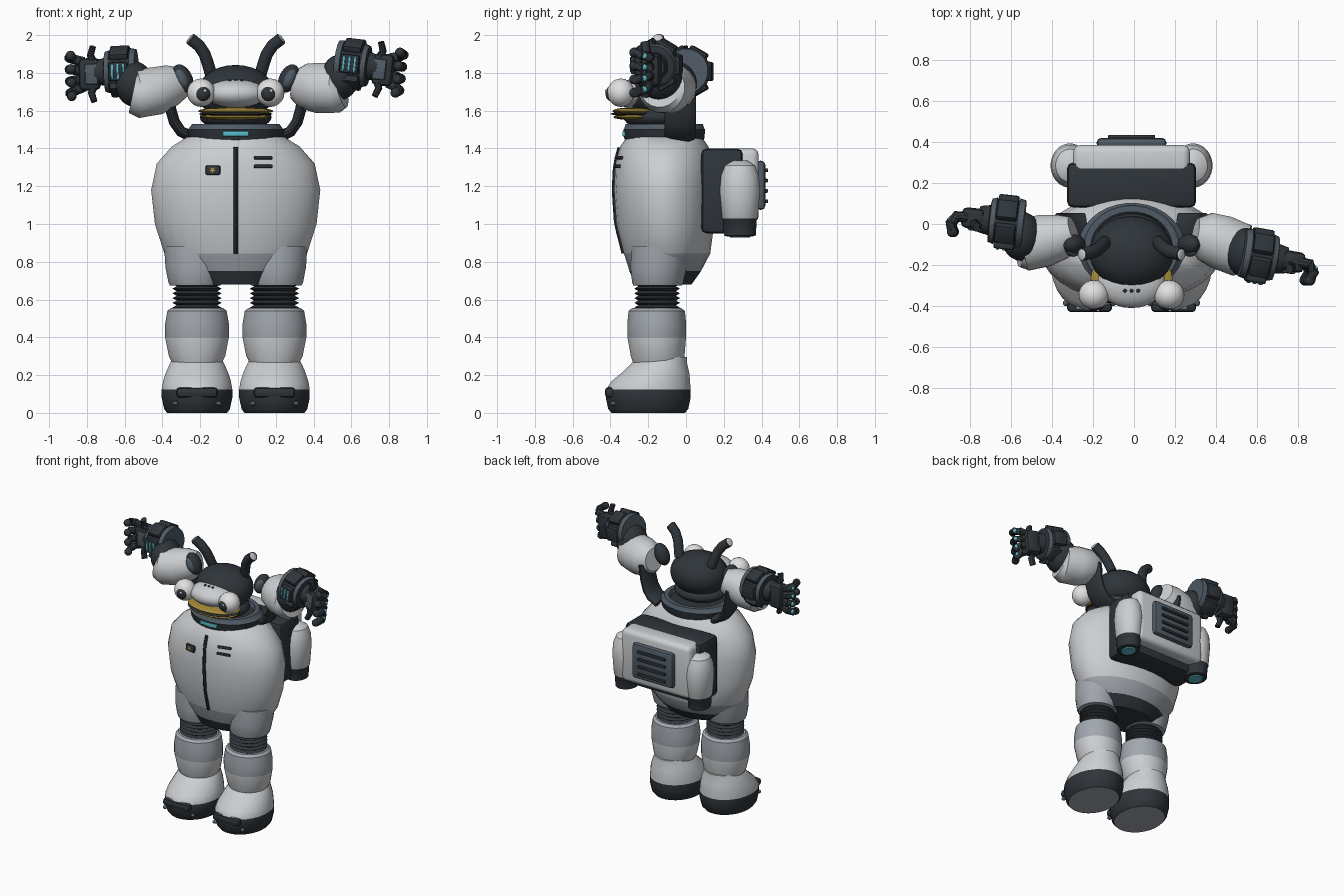
import bpy, bmesh, math
from mathutils import Vector, Matrix

cube = bpy.data.objects.get("Cube")
if cube:
    bpy.data.objects.remove(cube)

CENTRE_X = -0.012
made = []


def material(name, r, g, b):
    m = bpy.data.materials.new(name)
    m.use_nodes = True
    m.diffuse_color = (r, g, b, 1)
    m.node_tree.nodes["Principled BSDF"].inputs["Base Color"].default_value = (r, g, b, 1)
    return m


LIGHT = material("light grey", 0.60, 0.62, 0.64)
MID = material("mid grey", 0.36, 0.39, 0.43)
DARK = material("charcoal", 0.028, 0.035, 0.042)
SLATE = material("slate", 0.08, 0.105, 0.13)
GOLD = material("gold", 0.38, 0.25, 0.04)
CYAN = material("cyan", 0.10, 0.50, 0.58)
WHITE = material("eye white", 0.75, 0.75, 0.75)


def add(name, bm, mats, rule=None):
    """Turn a bmesh into an object, colouring faces by a rule on their centre."""
    bmesh.ops.recalc_face_normals(bm, faces=bm.faces)
    if rule:
        for f in bm.faces:
            f.material_index = rule(f.calc_center_median())
    mesh = bpy.data.meshes.new(name)
    bm.to_mesh(mesh)
    bm.free()
    for m in mats if isinstance(mats, list) else [mats]:
        mesh.materials.append(m)
    ob = bpy.data.objects.new(name, mesh)
    ob.location.x = CENTRE_X
    bpy.context.collection.objects.link(ob)
    made.append(ob)
    return ob


def loft(name, rings, mats, axis=None, n=24, rule=None):
    """Skin elliptical rings (centre, rx, ry) along a path or a fixed axis."""
    bm = bmesh.new()
    loops = []
    for i, (c, rx, ry) in enumerate(rings):
        t = Vector(axis) if axis else Vector(rings[min(i + 1, len(rings) - 1)][0]) - Vector(rings[max(i - 1, 0)][0])
        t.normalize()
        e1 = (Vector((0, 1, 0)) - t * t.y).normalized()
        e2 = e1.cross(t)
        angles = [math.tau * (k + 0.5) / n for k in range(n)]
        loops.append([bm.verts.new(Vector(c) + e2 * rx * math.cos(a) + e1 * ry * math.sin(a)) for a in angles])
    for a, b in zip(loops, loops[1:]):
        for k in range(n):
            bm.faces.new((a[k], a[(k + 1) % n], b[(k + 1) % n], b[k]))
    bm.faces.new(loops[0])
    bm.faces.new(loops[-1])
    return add(name, bm, mats, rule)


def upright(name, rows, mats, x=0, n=28, rule=None):
    """Loft of rows (z, centre y, rx, ry) standing on the z axis."""
    return loft(name, [((x, cy, z), rx, ry) for z, cy, rx, ry in rows], mats, (0, 0, 1), n, rule)


def ball(name, loc, size, mat, rot=None):
    bm = bmesh.new()
    bmesh.ops.create_uvsphere(bm, u_segments=24, v_segments=14, radius=1)
    m = Matrix.Translation(loc) @ (rot or Matrix()) @ Matrix.Diagonal((*size, 1))
    bmesh.ops.transform(bm, matrix=m, verts=bm.verts)
    return add(name, bm, mat)


def box(name, loc, size, mat, bevel=0.01, rot=None, seg=2):
    bm = bmesh.new()
    bmesh.ops.create_cube(bm, size=1)
    bmesh.ops.transform(bm, matrix=Matrix.Diagonal((*size, 1)), verts=bm.verts)
    if bevel:
        bmesh.ops.bevel(bm, geom=bm.edges, offset=bevel, segments=seg, profile=0.5, affect='EDGES')
    bmesh.ops.transform(bm, matrix=Matrix.Translation(loc) @ (rot or Matrix()), verts=bm.verts)
    return add(name, bm, mat)


# Suit body: light shell, grey lower band, dark underside
BODY = [(0.68, -0.12, 0.22, 0.15), (0.75, -0.11, 0.30, 0.19), (0.845, -0.10, 0.38, 0.23),
        (1.0, -0.11, 0.43, 0.26), (1.18, -0.115, 0.45, 0.267), (1.32, -0.115, 0.42, 0.26),
        (1.41, -0.115, 0.34, 0.235), (1.46, -0.115, 0.26, 0.20)]
upright("body", BODY, [LIGHT, MID, DARK], n=32, rule=lambda c: 2 if c.z < 0.75 else 1 if c.z < 0.845 else 0)


def body_front(x, z):
    for a, b in zip(BODY, BODY[1:]):
        if a[0] <= z <= b[0]:
            t = (z - a[0]) / (b[0] - a[0])
            cy, rx, ry = (a[i] + (b[i] - a[i]) * t for i in (1, 2, 3))
            return Vector((x, cy - ry * math.sqrt(1 - (x / rx) ** 2), z))


def body_frame(x, z, e=0.02):
    """Matrix on the chest with local y pointing into the body."""
    right = (body_front(x + e, z) - body_front(x - e, z)).normalized()
    up = (body_front(x, z + e) - body_front(x, z - e)).normalized()
    inward = up.cross(right).normalized()
    return Matrix((right, inward, right.cross(inward))).transposed().to_4x4()


# Zip, badge and chest slots
loft("zip", [(body_front(0, 0.845 + 0.056 * i), 0.012, 0.012) for i in range(11)], DARK, n=8)
box("badge", body_front(-0.12, 1.285), (0.078, 0.03, 0.05), DARK, 0.008, body_frame(-0.12, 1.285))
star = bmesh.new()
points = bmesh.ops.create_circle(star, cap_ends=True, segments=10, radius=0.019)["verts"]
for v in points[::2]:
    v.co *= 0.45
frame = Matrix.Translation(body_front(-0.12, 1.285)) @ body_frame(-0.12, 1.285)
bmesh.ops.transform(star, matrix=frame @ Matrix.Translation((0, -0.017, 0)) @ Matrix.Rotation(math.pi / 2, 4, 'X'), verts=star.verts)
add("badge_star", star, GOLD)
for z in (1.35, 1.305):
    box("chest_slot", body_front(0.145, z), (0.10, 0.025, 0.018), DARK, 0.007, body_frame(0.145, z))

# Collar with a slate rim and a light at the front
upright("collar", [(1.43, -0.115, 0.24, 0.205), (1.455, -0.115, 0.25, 0.213), (1.50, -0.115, 0.26, 0.218),
                   (1.505, -0.115, 0.25, 0.213), (1.53, -0.115, 0.232, 0.205), (1.53, -0.115, 0.20, 0.175),
                   (1.50, -0.115, 0.19, 0.165)], [DARK, SLATE], n=32, rule=lambda c: int(c.z > 1.5))
box("collar_light", (0, -0.327, 1.478), (0.14, 0.02, 0.028), CYAN, 0.006)

# Head: hood, neck, snout, mouth
ball("hood", (0, -0.14, 1.695), (0.205, 0.18, 0.147), DARK)
ball("neck", (0, -0.16, 1.565), (0.19, 0.17, 0.07), DARK)
ball("snout", (0, -0.285, 1.69), (0.165, 0.125, 0.075), LIGHT)
ball("upper_lip", (0, -0.265, 1.598), (0.20, 0.125, 0.02), GOLD)
ball("mouth_line", (0, -0.27, 1.583), (0.195, 0.13, 0.012), DARK)
ball("lower_lip", (0, -0.265, 1.567), (0.185, 0.12, 0.018), GOLD)
for x in (-0.032, 0, 0.032):
    ball("brow_stud", (x, -0.325, 1.76), (0.009, 0.009, 0.008), DARK)

for s in (-1, 1):
    # Eyes, ears, horns
    ball("eye", (s * 0.183, -0.345, 1.695), (0.075, 0.072, 0.075), WHITE)
    ball("pupil", (s * 0.175, -0.392, 1.69), (0.042, 0.034, 0.042), DARK)
    ball("pupil_glint", (s * 0.175 + 0.012, -0.422, 1.705), (0.008, 0.006, 0.008), WHITE)
    tilt = Matrix.Rotation(s * 0.45, 4, 'Y')
    ball("ear", (s * 0.28, -0.10, 1.77), (0.05, 0.05, 0.08), DARK, tilt)
    ball("ear_inner", (s * 0.285, -0.13, 1.77), (0.03, 0.03, 0.055), SLATE, tilt)
    horn = [(0.13, 1.79), (0.148, 1.85), (0.165, 1.90), (0.195, 1.945), (0.24, 1.98)]
    loft("horn", [((s * x, -0.09 - (z - 1.79) * 0.3, z), 0.033, 0.033) for x, z in horn], DARK, n=14)
    ball("horn_tip", (s * 0.242, -0.149, 1.981), (0.029, 0.029, 0.008), LIGHT, Matrix.Rotation(s * 0.9, 4, 'Y'))

    # Legs: thigh, ribbed knee, calf
    lx = s * 0.205
    upright("thigh", [(0.675, -0.15, 0.135, 0.13), (0.69, -0.15, 0.142, 0.136), (0.77, -0.145, 0.158, 0.15),
                      (0.88, -0.13, 0.165, 0.16)], MID, s * 0.215)
    ribs = [(0.545 + 0.0125 * i, -0.153, 0.108 + 0.024 * (i % 2), 0.10 + 0.022 * (i % 2)) for i in range(12)]
    upright("knee_bellows", ribs, DARK, lx)
    upright("calf", [(0.26, -0.15, 0.13, 0.13), (0.30, -0.15, 0.15, 0.143), (0.40, -0.155, 0.17, 0.156),
                     (0.47, -0.155, 0.17, 0.157), (0.54, -0.155, 0.158, 0.15), (0.555, -0.155, 0.14, 0.13)],
            [LIGHT, MID], lx, rule=lambda c: int(c.z > 0.40))

    # Boots: light upper, dark sole, grey tread, toe guard
    upright("boot", [(0, -0.20, 0.16, 0.195), (0.02, -0.20, 0.175, 0.213), (0.08, -0.20, 0.188, 0.226),
                     (0.125, -0.20, 0.188, 0.225), (0.17, -0.185, 0.18, 0.208), (0.215, -0.16, 0.165, 0.178),
                     (0.26, -0.143, 0.145, 0.15), (0.295, -0.12, 0.125, 0.125)], [LIGHT, DARK, MID], lx,
            rule=lambda c: 2 if c.z < 0.005 else int(c.z < 0.125))
    box("toe_guard", (lx, -0.405, 0.108), (0.22, 0.05, 0.055), DARK, 0.02)
    box("toe_strip", (lx, -0.40, 0.134), (0.13, 0.025, 0.008), LIGHT, 0.003)
    for dx in (-0.115, 0.115):
        ball("boot_stud", (lx + dx, -0.385, 0.05), (0.015, 0.015, 0.012), SLATE)

    # Dark shoulder sleeve rising from the collar
    strap = [(0.23, 1.46), (0.29, 1.49), (0.325, 1.54), (0.345, 1.61), (0.36, 1.72)]
    loft("shoulder_sleeve", [((s * x, -0.03, z), 0.03, 0.085) for x, z in strap], DARK, n=16)

    # Side tanks on the backpack
    upright("pack_tank", [(0.935, 0.285, 0.06, 0.07), (0.94, 0.285, 0.075, 0.085), (1.02, 0.285, 0.078, 0.09),
                          (1.03, 0.285, 0.085, 0.095), (1.18, 0.285, 0.095, 0.108), (1.26, 0.285, 0.09, 0.10),
                          (1.31, 0.285, 0.07, 0.08), (1.335, 0.285, 0.03, 0.04)], [LIGHT, DARK], s * 0.30,
            rule=lambda c: int(c.z < 1.025))
    upright("tank_lamp", [(0.928, 0.285, 0.045, 0.052), (0.937, 0.285, 0.05, 0.058)], CYAN, s * 0.30)

# Backpack: dark frame, light shell, vent
box("pack_frame", (0, 0.19, 1.175), (0.63, 0.22, 0.45), DARK, 0.03)
box("pack_shell", (0, 0.31, 1.205), (0.57, 0.15, 0.39), LIGHT, 0.035, seg=3)
box("vent_plate", (0, 0.395, 1.205), (0.34, 0.05, 0.26), SLATE, 0.022)
for i in range(4):
    box("vent_slot", (0, 0.42, 1.12 + 0.055 * i), (0.23, 0.03, 0.02), DARK, 0.006)


def arm(s, sleeve, start, end):
    """Sleeve, armoured cuff and gloved hand along the line start-end."""
    loft("arm_sleeve", [(c, r, r) for c, r in sleeve], LIGHT, n=20)
    start = Vector(start)
    d = (Vector(end) - start).normalized()
    f = (Vector((0, -1, 0)) + d * d.y).normalized()
    u = d.cross(f)
    rot = Matrix((f, u, d)).transposed().to_4x4()

    def at(along, fwd=0, up=0):
        return start + d * along + f * fwd - u * s * up

    ball("elbow", start.lerp(Vector(sleeve[-1][0]), 0.6), (0.10, 0.12, 0.12), DARK)
    profile = [(0, 0.09), (0, 0.118), (0.03, 0.124), (0.03, 0.113), (0.14, 0.108), (0.14, 0.116),
               (0.165, 0.108), (0.17, 0.075), (0.22, 0.065)]
    loft("cuff", [(at(a), r, r) for a, r in profile], [DARK, SLATE], tuple(d), 16,
         rule=lambda c: int((c - start).dot(d) < 0.031 or 0.139 < (c - start).dot(d) < 0.166))
    for k in range(6):
        turn = math.tau * k / 6
        box("cuff_plate", at(0.085, 0.113 * math.cos(turn), 0.113 * math.sin(turn)), (0.04, 0.10, 0.10),
            DARK, 0.01, rot @ Matrix.Rotation(-s * turn, 4, 'Z'))
    for a in (0.055, 0.085, 0.115):
        box("cuff_light", at(a, 0.134), (0.01, 0.08, 0.012), CYAN, 0.003, rot)

    # Hand: palm, knuckle guard, four curled fingers, thumb
    box("palm", at(0.25, 0, -0.01), (0.10, 0.17, 0.11), DARK, 0.025, rot)
    box("knuckle_guard", at(0.235, 0.045, -0.01), (0.03, 0.11, 0.07), SLATE, 0.01, rot)
    for k in range(4):
        h = -0.095 + 0.055 * k
        bend = [(0.28, 0, 0.8), (0.33, 0.0, 1), (0.353, 0.035, 1.15), (0.34, 0.075, 1.3)]
        loft("finger", [(at(a, g, h * w), 0.027, 0.027) for a, g, w in bend], DARK, n=10)
        ball("fingertip", at(0.34, 0.077, h * 1.3), (0.026, 0.026, 0.026), DARK)
        ball("knuckle_light", at(0.358, 0.018, h * 1.08), (0.014, 0.014, 0.016), CYAN)
    for up in (1, -1):
        thumb = [(0.22, 0.02, 0.05), (0.24, 0.03, 0.10), (0.225, 0.04, 0.145)]
        loft("thumb" if up > 0 else "lower_hook", [(at(a, g, up * h - 0.01), 0.026 - h * 0.06, 0.024) for a, g, h in thumb],
             DARK, n=10)


arm(1, [((0.31, -0.05, 1.74), 0.08), ((0.36, -0.06, 1.73), 0.12), ((0.44, -0.09, 1.72), 0.135),
        ((0.54, -0.13, 1.72), 0.132), ((0.56, -0.135, 1.725), 0.11)], (0.54, -0.14, 1.855), (0.88, -0.20, 1.815))
arm(-1, [((-0.28, -0.04, 1.75), 0.08), ((-0.34, -0.06, 1.735), 0.11), ((-0.42, -0.08, 1.705), 0.128),
         ((-0.52, -0.10, 1.69), 0.13), ((-0.545, -0.10, 1.695), 0.11)], (-0.525, 0.0, 1.81), (-0.88, 0.04, 1.80))

# Smooth shading with sharp edges kept
bpy.ops.object.select_all(action='DESELECT')
for ob in made:
    ob.select_set(True)
bpy.context.view_layer.objects.active = made[0]
bpy.ops.object.shade_smooth_by_angle(angle=math.radians(35))
